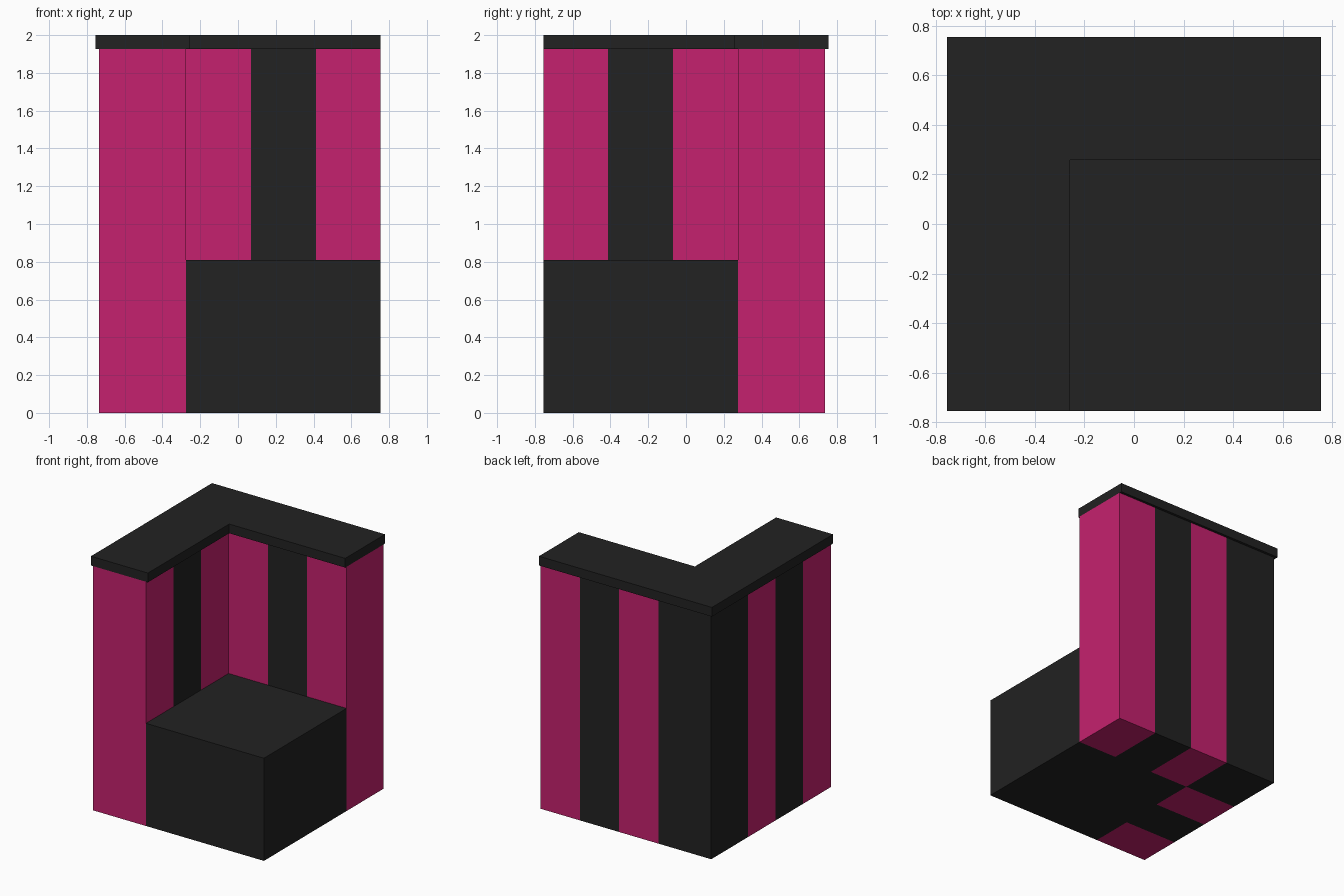
import bpy, bmesh

if "Cube" in bpy.data.objects:
    bpy.data.objects.remove(bpy.data.objects["Cube"])

def material(name, colour):
    m = bpy.data.materials.new(name)
    m.diffuse_color = (*colour, 1)
    m.use_nodes = True
    m.node_tree.nodes["Principled BSDF"].inputs["Base Color"].default_value = m.diffuse_color
    return m

BLACK = material("charcoal", (0.0159, 0.0159, 0.0159))
PINK = material("magenta", (0.558, 0.0152, 0.156))

def slab(name, cells, z0, z1, is_pink=None):
    """Extrude a footprint of touching rectangles (x0, x1, y0, y1) upward."""
    bm = bmesh.new()
    for x0, x1, y0, y1 in cells:
        bm.faces.new([bm.verts.new((x, y, z0)) for x, y in
                      ((x0, y0), (x1, y0), (x1, y1), (x0, y1))])
    bmesh.ops.remove_doubles(bm, verts=bm.verts[:], dist=1e-4)
    ext = bmesh.ops.extrude_face_region(bm, geom=bm.faces[:], use_keep_orig=True)
    top = [g for g in ext["geom"] if isinstance(g, bmesh.types.BMVert)]
    bmesh.ops.translate(bm, verts=top, vec=(0, 0, z1 - z0))
    bmesh.ops.recalc_face_normals(bm, faces=bm.faces[:])
    # each face takes the colour of the stripe just behind it
    for f in bm.faces:
        p = f.calc_center_median() - f.normal * 0.05
        f.material_index = int(bool(is_pink and is_pink(p.x, p.y)))
    me = bpy.data.meshes.new(name)
    bm.to_mesh(me)
    bm.free()
    me.materials.append(BLACK)
    me.materials.append(PINK)
    ob = bpy.data.objects.new(name, me)
    bpy.context.collection.objects.link(ob)
    return ob

E = 0.755       # open ends of the walls
OUT = 0.735     # outer wall faces
IN = 0.275      # inner wall faces
STRIPE = (E + IN) / 3

def striped(x, y):
    """Outer and middle-inner stripes are pink, the corner post is charcoal."""
    d = x + IN if x > -IN else IN - y
    return d > 0 and int(d / STRIPE) % 2 == 0

# L-shaped striped wall: corner post plus three stripes along each arm
wall = [(-OUT, -IN, IN, OUT)]
for i in range(3):
    a, b = -IN + i * STRIPE, -IN + (i + 1) * STRIPE
    wall += [(a, b, IN, OUT), (-OUT, -IN, -b, -a)]
slab("striped_wall", wall, 0, 1.927, striped)

# Cap with a small overhang inside and outside
C = 0.258
slab("wall_cap", [(-E, -C, C, E), (-C, E, C, E), (-E, -C, -E, C)], 1.927, 2.0)

# Seat block in the corner
slab("seat", [(-IN, E, -E, IN)], 0, 0.81)
